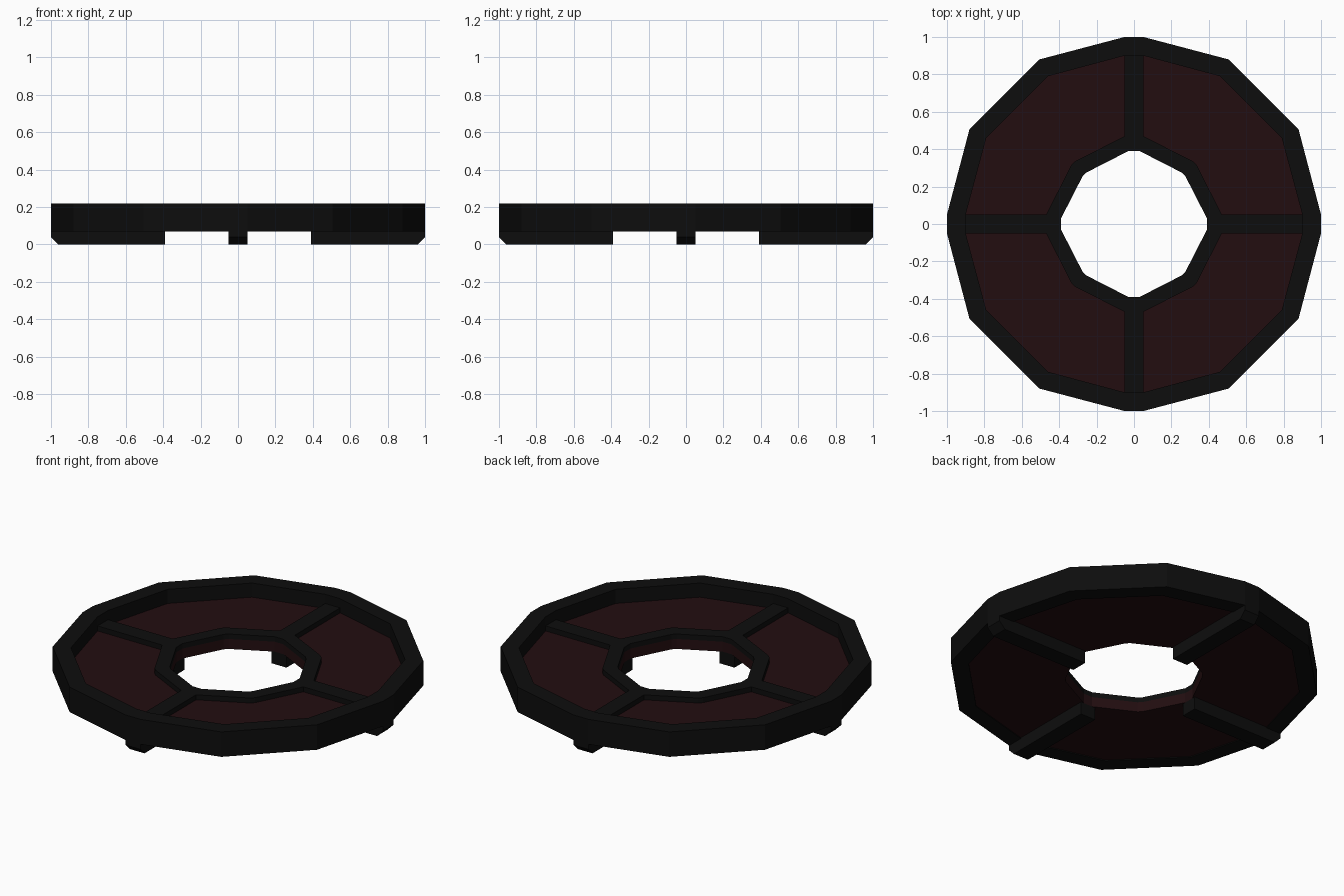
import bpy, bmesh

if "Cube" in bpy.data.objects:
    bpy.data.objects.remove(bpy.data.objects["Cube"])


def material(name, rgb):
    m = bpy.data.materials.new(name)
    m.diffuse_color = (*rgb, 1)
    m.use_nodes = True
    m.node_tree.nodes["Principled BSDF"].inputs["Base Color"].default_value = m.diffuse_color
    return m


BLACK = material("black", (0.004, 0.004, 0.004))
RED = material("dark_red", (0.016, 0.004, 0.005))


def loop(quarter):
    """Repeat a first-quadrant outline (x to y axis) around all four quadrants."""
    pts = []
    for c, s in ((1, 0), (0, 1), (-1, 0), (0, -1)):
        pts += [(x * c - y * s, x * s + y * c) for x, y in quarter]
    return pts


def finish(name, bm, mat):
    bmesh.ops.recalc_face_normals(bm, faces=bm.faces)
    me = bpy.data.meshes.new(name)
    bm.to_mesh(me)
    bm.free()
    me.materials.append(mat)
    ob = bpy.data.objects.new(name, me)
    bpy.context.collection.objects.link(ob)


def ring(name, outer, inner, z0, z1, mat):
    """Flat-sided ring between two outlines with equal point counts."""
    bm = bmesh.new()
    rows = [[bm.verts.new((x, y, z)) for x, y in pts]
            for pts, z in ((outer, z0), (outer, z1), (inner, z1), (inner, z0))]
    n = len(outer)
    for r in range(4):
        a, b = rows[r], rows[(r + 1) % 4]
        for i in range(n):
            j = (i + 1) % n
            bm.faces.new((a[i], a[j], b[j], b[i]))
    finish(name, bm, mat)


def spoke(name, profile, turn, mat, w=0.05):
    """Extrude a radial (r, z) profile across the spoke width."""
    c, s = ((1, 0), (0, 1), (-1, 0), (0, -1))[turn]
    bm = bmesh.new()
    sides = [[bm.verts.new((r * c - t * s, r * s + t * c, z)) for r, z in profile]
             for t in (-w, w)]
    n = len(profile)
    bm.faces.new(sides[0])
    bm.faces.new(sides[1])
    for i in range(n):
        j = (i + 1) % n
        bm.faces.new((sides[0][i], sides[0][j], sides[1][j], sides[1][i]))
    finish(name, bm, mat)


# Outlines
rim_out = loop([(1, -0.05), (1, 0.05), (0.88, 0.505), (0.505, 0.88)])
rim_in = loop([(0.9, -0.05), (0.9, 0.05), (0.79, 0.46), (0.46, 0.79)])
hub_out = loop([(0.47, -0.05), (0.47, 0.05), (0.325, 0.325), (0.325, 0.325)])
hub_out = loop([(0.47, -0.05), (0.47, 0.05), (0.335, 0.315), (0.315, 0.335)])
hole = loop([(0.39, -0.03), (0.39, 0.03), (0.275, 0.255), (0.255, 0.275)])

# Outer rim, recessed panels and raised hub ring
ring("outer_rim", rim_out, rim_in, 0.07, 0.22, BLACK)
ring("panel_disc", rim_in, hole, 0.075, 0.135, RED)
ring("hub_ring", hub_out, hole, 0.135, 0.165, BLACK)

# Four spokes with feet chamfered at the outer end
for k in range(4):
    spoke("spoke_%d" % k,
          [(0.39, 0), (0.96, 0), (1, 0.04), (1, 0.07), (0.9, 0.07),
           (0.9, 0.165), (0.43, 0.165), (0.43, 0.135), (0.39, 0.075)], k, BLACK)
